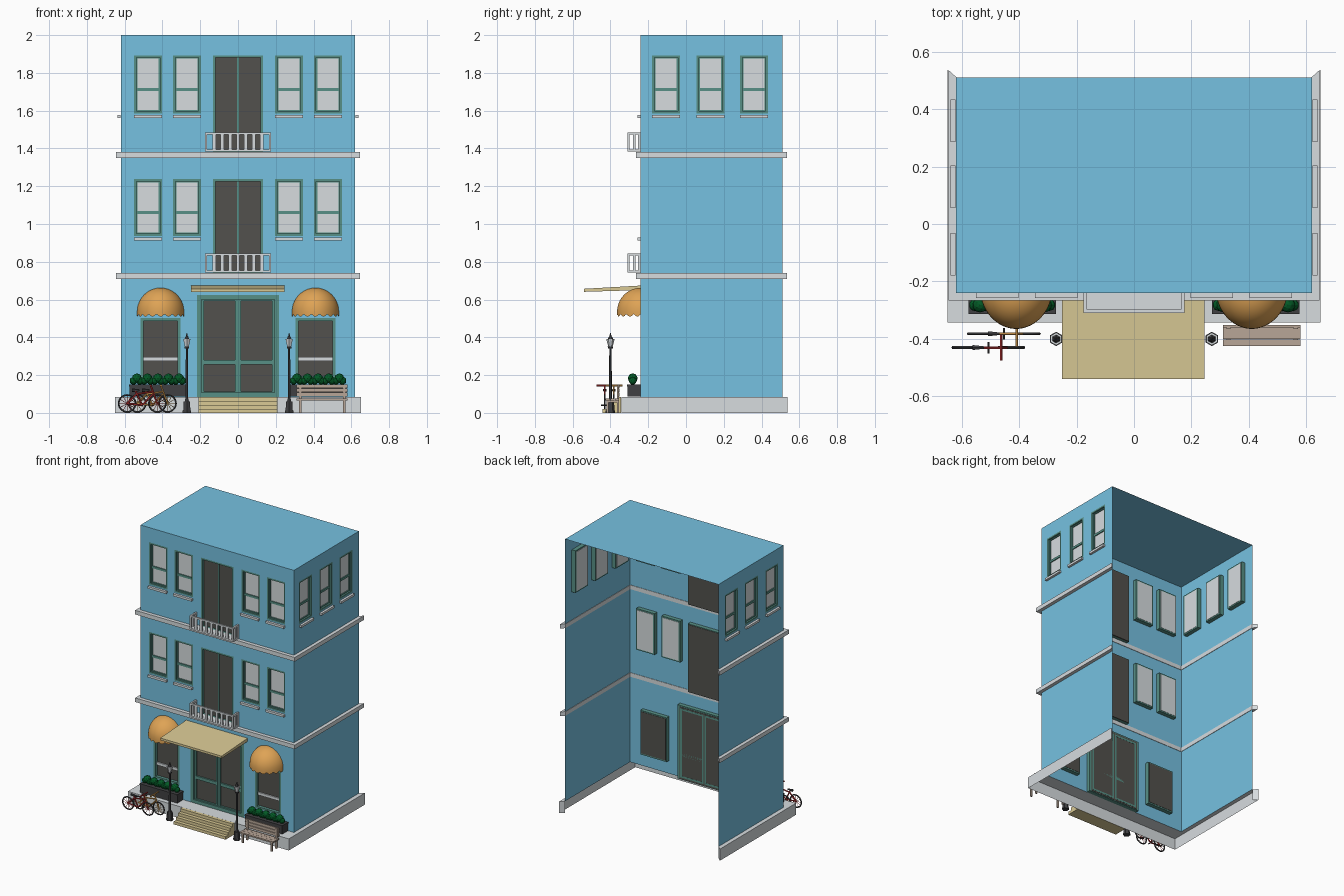
import bpy, bmesh, math
from mathutils import Vector, Matrix

if "Cube" in bpy.data.objects:
    bpy.data.objects.remove(bpy.data.objects["Cube"])


def mat(name, r, g, b):
    m = bpy.data.materials.new(name)
    m.diffuse_color = tuple((c / 255) ** 2.2 for c in (r, g, b)) + (1,)
    m.use_nodes = True
    m.node_tree.nodes["Principled BSDF"].inputs["Base Color"].default_value = m.diffuse_color
    return m


WALL = mat("sky blue", 117, 192, 224)
GREY = mat("light grey", 214, 219, 222)
TEAL = mat("teal green", 88, 143, 133)
DARK = mat("door charcoal", 83, 82, 78)
TAN = mat("sand", 217, 201, 148)
ORANGE = mat("awning orange", 222, 162, 86)
GREEN = mat("leaf green", 10, 90, 42)
IRON = mat("iron grey", 66, 66, 68)
RED = mat("bike red", 185, 55, 55)
WOOD = mat("bench brown", 183, 165, 150)
FY, BY, SX = -0.24, 0.51, 0.62          # front wall, back edge, half width
DEEP = 0.03                             # depth of window and door recesses


def finish(name, bm, material, smooth=False):
    me = bpy.data.meshes.new(name)
    bm.to_mesh(me)
    bm.free()
    me.materials.append(material)
    ob = bpy.data.objects.new(name, me)
    bpy.context.collection.objects.link(ob)
    if smooth:
        for p in me.polygons:
            p.use_smooth = True
    return ob


def boxes(name, material, items, M=Matrix()):
    """Each item is x0, x1, y0, y1, z0, z1."""
    bm = bmesh.new()
    for a, b, c, d, e, f in items:
        T = Matrix.Translation(((a + b) / 2, (c + d) / 2, (e + f) / 2))
        bmesh.ops.create_cube(bm, size=1, matrix=M @ T @ Matrix.Diagonal((b - a, d - c, f - e, 1)))
    return finish(name, bm, material)


def rod(bm, p, q, r, n=6, r2=None):
    p, q = Vector(p), Vector(q)
    R = (q - p).to_track_quat('Z', 'Y').to_matrix().to_4x4()
    bmesh.ops.create_cone(bm, cap_ends=True, segments=n, radius1=r, radius2=r if r2 is None else r2,
                          depth=(q - p).length, matrix=Matrix.Translation((p + q) / 2) @ R)


def ring(x0, x1, z0, z1, t, y0, y1):
    return [(x0, x0 + t, y0, y1, z0, z1), (x1 - t, x1, y0, y1, z0, z1),
            (x0 + t, x1 - t, y0, y1, z0, z0 + t), (x0 + t, x1 - t, y0, y1, z1 - t, z1)]


# open-backed shell: three walls with openings, and a flat roof
FLOORS = ((0.937, 1.238), (1.585, 1.893))
DOORS = ((0.74, 1.238), (1.38, 1.893))
WX, SIDE_Y, W = (-0.476, -0.27, 0.27, 0.476), (-0.105, 0.13, 0.36), 0.074
front_holes = [(x - W, x + W, a, b) for x in WX for a, b in FLOORS]
front_holes += [(-0.132, 0.132, a, b) for a, b in DOORS] + [(-0.216, 0.216, 0.085, 0.624)]
front_holes += [(s * 0.41 - 0.106, s * 0.41 + 0.106, 0.18, 0.503) for s in (-1, 1)]
side_holes = [(y - W, y + W, *FLOORS[1]) for y in SIDE_Y]


def wall(bm, u0, u1, holes, place):
    us = sorted({u0, u1, *(v for h in holes for v in h[:2])})
    zs = sorted({0.085, 2.0, *(v for h in holes for v in h[2:])})
    for a, b in zip(us, us[1:]):
        for c, d in zip(zs, zs[1:]):
            u, z = (a + b) / 2, (c + d) / 2
            if not any(h[0] < u < h[1] and h[2] < z < h[3] for h in holes):
                bm.faces.new([bm.verts.new(place(*p)) for p in ((a, c), (b, c), (b, d), (a, d))])


bm = bmesh.new()
wall(bm, -SX, SX, front_holes, lambda u, z: (u, FY, z))
wall(bm, FY, BY, side_holes, lambda u, z: (SX, u, z))
wall(bm, FY, BY, side_holes, lambda u, z: (-SX, u, z))
for f in bm.faces:
    if f.calc_center_median().x < -SX + 1e-4:
        f.normal_flip()
bm.faces.new([bm.verts.new(p) for p in ((-SX, FY, 2), (SX, FY, 2), (SX, BY, 2), (-SX, BY, 2))])
bmesh.ops.remove_doubles(bm, verts=bm.verts, dist=1e-5)
bmesh.ops.dissolve_limit(bm, angle_limit=0.01, verts=bm.verts, edges=bm.edges)
finish("walls_and_roof", bm, WALL)


# U-shaped bands with mitred back ends; the plinth is an open-bottomed shell
def band(name, z0, z1, xo, yf, yb, shell=False):
    bm = bmesh.new()
    i = 0 if shell else 0.003
    pts = [(-xo, yb), (-xo, yf), (xo, yf), (xo, yb),
           (SX - i, BY), (SX - i, FY + i), (-SX + i, FY + i), (-SX + i, BY)]
    a = [bm.verts.new((x, y, z0)) for x, y in pts]
    b = [bm.verts.new((x, y, z1)) for x, y in pts]
    for k in range(8):
        if not (shell and k in (4, 5, 6)):
            j = (k + 1) % 8
            bm.faces.new((a[k], a[j], b[j], b[k]))
    for q in ((0, 1, 6, 7), (1, 2, 5, 6), (2, 3, 4, 5)):
        bm.faces.new([b[k] for k in q])
        if not shell:
            bm.faces.new([a[k] for k in reversed(q)])
    bmesh.ops.recalc_face_normals(bm, faces=bm.faces)
    finish(name, bm, GREY)


band("base_plinth", 0, 0.085, 0.65, -0.342, 0.538, True)
band("lower_band", 0.71, 0.74, 0.645, -0.266, 0.535)
band("upper_band", 1.35, 1.38, 0.645, -0.266, 0.535)


# recessed sash windows, built facing -y with the wall at local y = 0
def window(M, z0, z1):
    zm = z0 + (z1 - z0) * 0.41
    boxes("window_frame", TEAL, ring(-W, W, z0, z1, 0.012, 0.0, DEEP)
          + ring(-W + 0.012, W - 0.012, z0 + 0.012, z1 - 0.012, 0.006, 0.012, DEEP - 0.001)
          + [(-W + 0.012, W - 0.012, 0.012, DEEP - 0.001, zm - 0.008, zm + 0.008)], M)
    boxes("window_glass", GREY, [(-W + 0.01, W - 0.01, 0.019, DEEP + 0.002, z0 + 0.01, z1 - 0.01)], M)
    boxes("window_sill", GREY, [(-W, W, -0.018, -0.001, z0 - 0.024, z0 - 0.008)], M)


for z0, z1 in FLOORS:
    for x in WX:
        window(Matrix.Translation((x, FY, 0)), z0, z1)
for s in (-1, 1):
    for y in SIDE_Y:
        window(Matrix.Translation((s * SX, y, 0)) @ Matrix.Rotation(s * math.pi / 2, 4, 'Z'), *FLOORS[1])

# balcony doors and balconies
IN = FY + DEEP
for z0, z1 in DOORS:
    boxes("balcony_door", DARK, [(-0.125, 0.125, IN - 0.009, IN + 0.002, z0, z1 - 0.005)])
    boxes("balcony_door_frame", TEAL, ring(-0.132, 0.132, z0, z1, 0.012, FY, IN)
          + [(-0.005, 0.005, FY + 0.014, IN, z0, z1 - 0.012)])
    b, t, f, back = z0 + 0.003, z0 + 0.105, -0.31, FY - 0.001
    parts = [(-0.175, 0.175, f, back, b, b + 0.012), (-0.175, 0.175, f, f + 0.012, t - 0.012, t)]
    parts += [(x - 0.009, x + 0.009, f + 0.001, f + 0.011, b, t - 0.01)
              for x in [-0.126 + 0.042 * k for k in range(7)]]
    for s in (-1, 1):
        x0, x1 = sorted((s * 0.175, s * 0.163))
        parts.append((x0, x1, f, back, t - 0.012, t))
        parts += [(x0, x1, y, y + 0.012, b, t) for y in (f, f + 0.03, back - 0.012)]
    boxes("balcony", GREY, parts)

# entrance double door
boxes("entrance_panels", DARK, [(-0.2, 0.2, IN - 0.008, IN + 0.002, 0.09, 0.615)])
parts = ring(-0.216, 0.216, 0.085, 0.624, 0.024, FY, IN)
for s in (-1, 1):
    x0, x1 = sorted((s * 0.004, s * 0.192))
    parts += ring(x0, x1, 0.1, 0.605, 0.013, FY + 0.01, IN + 0.003)
    parts.append((x0, x1, FY + 0.011, IN + 0.002, 0.257, 0.28))
parts.append((-0.004, 0.004, FY + 0.012, IN, 0.1, 0.605))
boxes("entrance_frame", TEAL, parts)

# entrance canopy: tapered slab
bm = bmesh.new()
prof = [(FY - 0.001, 0.65), (FY - 0.001, 0.674), (-0.54, 0.657), (-0.54, 0.641)]
f = bm.faces.new([bm.verts.new((-0.25, y, z)) for y, z in prof])
g = bmesh.ops.extrude_face_region(bm, geom=[f])["geom"]
bmesh.ops.translate(bm, verts=[v for v in g if isinstance(v, bmesh.types.BMVert)], vec=(0.496, 0, 0))
bmesh.ops.recalc_face_normals(bm, faces=bm.faces)
finish("entrance_canopy", bm, TAN)

# front steps
boxes("entrance_steps", TAN, [(-0.21, 0.21, -0.365 - 0.026 * k, -0.343, 0.0213 * (3 - k), 0.0213 * (4 - k))
                              for k in range(4)])

for s in (-1, 1):
    cx = s * 0.41
    # shop windows
    boxes("shop_window_pane", DARK, [(cx - 0.1, cx + 0.1, IN - 0.008, IN + 0.002, 0.19, 0.495)])
    boxes("shop_window_frame", TEAL, ring(cx - 0.106, cx + 0.106, 0.18, 0.503, 0.016, FY, IN))
    boxes("shop_window_bar", GREY, [(cx - 0.09, cx + 0.09, FY + 0.012, IN - 0.009, 0.275, 0.295)])

    # half-dome awning with scalloped skirt
    bm = bmesh.new()
    n, rows = 64, []
    for k in range(-1, 11):
        row = []
        for i in range(n + 1):
            a = math.pi * i / n
            v = max(k, 0) / 10 * math.pi / 2
            r = 0.124 * math.cos(v)
            z = 0.535 + 0.127 * math.sin(v) if k >= 0 else 0.524 - 0.014 * abs(math.sin(9 * a))
            row.append(bm.verts.new((cx - r * math.cos(a), FY - 0.001 - r * max(math.sin(a), 0) ** 1.15, z)))
        rows.append(row)
    for p, q in zip(rows, rows[1:]):
        for i in range(n):
            bm.faces.new((p[i], p[i + 1], q[i + 1], q[i]))
    bmesh.ops.remove_doubles(bm, verts=bm.verts, dist=1e-5)
    finish("dome_awning", bm, ORANGE, True)

    # planter and bushes
    px = s * 0.424
    boxes("planter_box", IRON, [(px - 0.15, px + 0.15, -0.31, FY - 0.002, 0.086, 0.145),
                                (px - 0.152, px + 0.152, -0.313, FY - 0.002, 0.14, 0.15)])
    bm = bmesh.new()
    for k in range(5):
        for dx, dz, r in ((0, 0.183, 0.026), (-0.017, 0.17, 0.021), (0.017, 0.17, 0.021)):
            bmesh.ops.create_icosphere(bm, subdivisions=2, radius=r,
                                       matrix=Matrix.Translation((px - 0.112 + 0.056 * k + dx, -0.282, dz)))
    finish("bushes", bm, GREEN)

    # street lamp
    bm = bmesh.new()
    lx, ly = s * 0.271, -0.4
    for z0, z1, r0, r1 in ((0, 0.012, 0.025, 0.025), (0.012, 0.06, 0.022, 0.019), (0.06, 0.075, 0.013, 0.009),
                           (0.07, 0.35, 0.008, 0.006), (0.342, 0.352, 0.013, 0.015),
                           (0.39, 0.405, 0.015, 0.008), (0.405, 0.422, 0.006, 0.002)):
        rod(bm, (lx, ly, z0), (lx, ly, z1), r0, 6, r1)
    finish("lamp_post", bm, IRON)
    bm = bmesh.new()
    rod(bm, (lx, ly, 0.352), (lx, ly, 0.391), 0.012, 6, 0.022)
    finish("lamp_glass", bm, GREY)

# bench
parts = [(0.31, 0.58, y, y + 0.023, 0.066, 0.076) for y in (-0.425, -0.401, -0.377)]
parts += [(0.31, 0.58, -0.36, -0.352, z, z + 0.019) for z in (0.088, 0.11, 0.132)]
boxes("bench_slats", WOOD, parts)
parts = []
for x in (0.322, 0.556):
    parts += [(x, x + 0.014, -0.42, -0.41, 0, 0.066), (x, x + 0.014, -0.366, -0.356, 0, 0.148),
              (x, x + 0.014, -0.42, -0.356, 0.056, 0.066)]
boxes("bench_legs", WOOD, parts)


# bicycles
def bicycle(x, y, paint):
    P = lambda dx, z, dy=0: (x + dx, y + dy, z)
    bm = bmesh.new()
    n, ts = 28, 5
    for dx in (-0.08, 0.08):
        loops = []
        for i in range(n):
            a = 2 * math.pi * i / n
            loops.append([bm.verts.new(P(dx + (0.044 + 0.005 * math.cos(b)) * math.cos(a),
                                         0.05 + (0.044 + 0.005 * math.cos(b)) * math.sin(a), 0.005 * math.sin(b)))
                          for b in [2 * math.pi * j / ts for j in range(ts)]])
        for i in range(n):
            for j in range(ts):
                p, q, j2 = loops[i], loops[(i + 1) % n], (j + 1) % ts
                bm.faces.new((p[j], q[j], q[j2], p[j2]))
    rod(bm, P(-0.055, 0.12), P(-0.015, 0.12), 0.01, 6, 0.005)       # saddle
    rod(bm, P(0, 0.04, -0.02), P(0, 0.04, 0.02), 0.004)              # pedals
    bmesh.ops.recalc_face_normals(bm, faces=bm.faces)
    finish("bicycle_wheels_and_saddle", bm, IRON)
    bm = bmesh.new()
    for p, q in ((P(-0.08, 0.05), P(0, 0.04)), (P(-0.08, 0.05), P(-0.03, 0.1)), (P(0, 0.04), P(-0.035, 0.116)),
                 (P(-0.03, 0.1), P(0.053, 0.112)), (P(0, 0.04), P(0.056, 0.1)), (P(0.08, 0.05), P(0.045, 0.145)),
                 (P(0.045, 0.145, -0.045), P(0.045, 0.145, 0.045))):
        rod(bm, p, q, 0.005)
    for dx in (-0.08, 0.08):                                         # spokes
        for i in range(6):
            c, s = 0.043 * math.cos(math.pi * i / 6), 0.043 * math.sin(math.pi * i / 6)
            rod(bm, P(dx - c, 0.05 - s), P(dx + c, 0.05 + s), 0.0014, 4)
    finish("bicycle_frame", bm, paint)


bicycle(-0.507, -0.43, RED)
bicycle(-0.453, -0.382, ORANGE)
